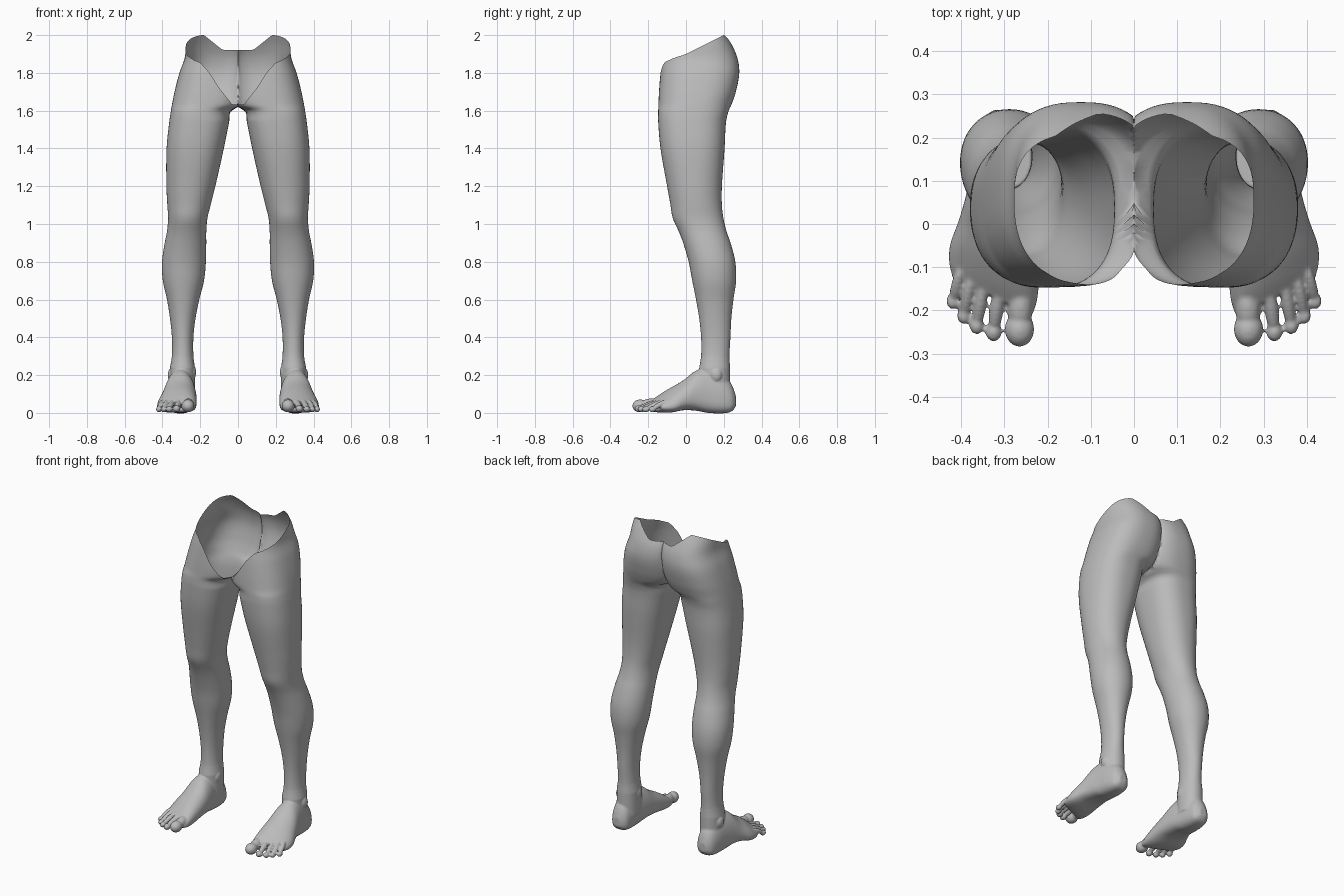
import bpy, bmesh, math
from mathutils import Vector, Matrix

default_cube = bpy.data.objects.get("Cube")
if default_cube:
    bpy.data.objects.remove(default_cube, do_unlink=True)

skin = bpy.data.materials.new("plain_grey")
skin.use_nodes = True
GREY = (0.5, 0.5, 0.5, 1)
skin.diffuse_color = GREY
skin.node_tree.nodes["Principled BSDF"].inputs["Base Color"].default_value = GREY

# Leg sections: height, inner x, outer x, front y, back y
LEG = [
    (.24, .228, .360, .070, .233), (.30, .236, .350, .080, .230),
    (.40, .236, .350, .080, .235), (.50, .225, .360, .070, .240),
    (.60, .205, .376, .053, .251), (.70, .180, .398, .033, .265),
    (.80, .170, .402, .014, .261), (.90, .168, .388, -.015, .236),
    (.96, .168, .376, -.038, .215), (1.03, .162, .370, -.070, .198),
    (1.10, .145, .374, -.082, .190), (1.20, .120, .379, -.100, .190),
    (1.40, .075, .378, -.135, .204), (1.54, .047, .364, -.147, .212),
    (1.60, .036, .355, -.147, .226), (1.63, -.020, .350, -.146, .240),
    (1.70, -.050, .336, -.143, .264), (1.80, -.060, .310, -.135, .282),
    (1.88, -.060, .282, -.125, .272), (1.95, -.050, .276, -.115, .242),
    (2.00, -.040, .270, -.110, .212)]

# Foot sections: y, inner x, outer x, bottom z, top z
FOOT = [
    (.264, .280, .325, .035, .090), (.245, .252, .350, .010, .145),
    (.200, .240, .366, -.002, .200), (.120, .232, .378, .000, .235),
    (.050, .224, .392, .012, .222), (-.020, .219, .408, .014, .170),
    (-.100, .220, .426, .002, .125), (-.150, .225, .428, .002, .092),
    (-.185, .235, .420, .010, .064)]

# Toes: base x, base y, tip x, tip y, radius
TOES = [
    (.262, -.150, .265, -.281, .034), (.312, -.150, .325, -.270, .019),
    (.348, -.140, .364, -.254, .017), (.378, -.130, .394, -.230, .016),
    (.402, -.110, .419, -.196, .016)]


def smoothstep(lo, hi, v):
    t = min(max((v - lo) / (hi - lo), 0), 1)
    return t * t * (3 - 2 * t)


def linear(points, v):
    for (a, fa), (b, fb) in zip(points, points[1:]):
        if v <= b:
            return fa + (fb - fa) * max(v - a, 0) / (b - a)
    return points[-1][1]


def sample(table, key):
    """Smooth interpolation of a section table."""
    key = min(max(key, table[0][0]), table[-1][0])
    i = next(k for k in range(len(table) - 1) if key <= table[k + 1][0])
    p, q = table[i], table[i + 1]
    before, after = table[max(i - 1, 0)], table[min(i + 2, len(table) - 1)]
    h = q[0] - p[0]
    t = (key - p[0]) / h
    out = []
    for c in range(1, len(p)):
        m0 = (q[c] - before[c]) / (q[0] - before[0]) * h
        m1 = (after[c] - p[c]) / (after[0] - p[0]) * h
        blend = t * t * (3 - 2 * t)
        out.append(p[c] + (q[c] - p[c]) * blend
                   + m0 * t * (1 - t) ** 2 - m1 * t * t * (1 - t))
    return out


def rounded(angle, n):
    """Point on a unit superellipse."""
    c, s = math.cos(angle), math.sin(angle)
    return (math.copysign(abs(c) ** (2 / n), c),
            math.copysign(abs(s) ** (2 / n), s))


def leg_point(angle, z):
    x0, x1, y0, y1 = sample(LEG, z)
    u, v = rounded(angle, 2.1 + .4 * smoothstep(1.1, 1.6, z))
    x = (x0 + x1) / 2 + u * (x1 - x0) / 2
    y = (y0 + y1) / 2 + v * (y1 - y0) / 2
    return Vector((max(x, 0), y, z))


def waist_height(x, y):
    """Height of the open rim: low in front, high at the back of the hips."""
    side = linear([(-.12, 1.86), (0, 1.9), (.1, 1.95), (.2, 2)], y)
    front = linear([(.03, 1.632), (.1, 1.72), (.15, 1.8), (.2, 1.855),
                    (.24, 1.87), (.28, 2)], x)
    back = linear([(.08, 1.92), (.18, 2)], x)
    w = smoothstep(-.05, .15, y)
    return min(side, front * (1 - w) + back * w)


def loft(bm, rings, capped=False):
    rows = [[bm.verts.new(p) for p in ring] for ring in rings]
    for low, high in zip(rows, rows[1:]):
        for i in range(len(low)):
            j = (i + 1) % len(low)
            bm.faces.new((low[i], low[j], high[j], high[i]))
    if capped:
        bm.faces.new(rows[0][::-1])
        bm.faces.new(rows[-1])


def finish(bm, name):
    bmesh.ops.recalc_face_normals(bm, faces=bm.faces)
    mesh = bpy.data.meshes.new(name)
    bm.to_mesh(mesh)
    bm.free()
    mesh.materials.append(skin)
    mesh.shade_smooth()
    obj = bpy.data.objects.new(name, mesh)
    bpy.context.collection.objects.link(obj)
    return obj


COLUMNS = 72
angles = [2 * math.pi * i / COLUMNS for i in range(COLUMNS)]

# Legs and open hips, one half mirrored
rims = []
for a in angles:
    z = 1.8
    for _ in range(40):
        p = leg_point(a, z)
        z += .4 * (waist_height(p.x, p.y) - z)
    rims.append(z)
SPLIT, LOW, HIGH = 1.54, 56, 28
rings = [[leg_point(a, .24 + (SPLIT - .24) * k / LOW) for a in angles]
         for k in range(LOW)]
rings += [[leg_point(a, SPLIT + (rim - SPLIT) * k / HIGH)
           for a, rim in zip(angles, rims)] for k in range(HIGH + 1)]
bm = bmesh.new()
loft(bm, rings)
inner = [f for f in bm.faces if all(v.co.x < .0001 for v in f.verts)]
bmesh.ops.delete(bm, geom=inner, context='FACES')
legs = finish(bm, "legs_and_hips")
legs.modifiers.new("mirror", 'MIRROR')

# Foot body
bm = bmesh.new()
rings = []
foot_table = [(-s[0],) + s[1:] for s in FOOT]
STEPS = 40
for k in range(STEPS + 1):
    key = foot_table[0][0] + (foot_table[-1][0] - foot_table[0][0]) * k / STEPS
    x0, x1, z0, z1 = sample(foot_table, key)
    mid = z0 + .36 * (z1 - z0)
    slant = .45 * smoothstep(-.1, .17, key)
    ring = []
    for a in angles:
        u, v = rounded(a, 2 if math.sin(a) > 0 else 2.8)
        x = (x0 + x1) / 2 + u * (x1 - x0) / 2
        z = mid + v * ((z1 - mid) if v > 0 else (mid - z0))
        x -= .25 * max(z - mid, 0) * slant
        ring.append((x, -key + slant * (x - .29), z))
    rings.append(ring)
loft(bm, rings, True)

# Ankle stub, running up inside the leg
loft(bm, [[leg_point(a, max(z, .24)) + Vector((0, 0, min(z - .24, 0)))
           for a in angles] for z in (.09, .15, .2, .24, .27, .3)], True)


def ellipsoid(centre, radii, tilt=Matrix.Identity(4)):
    matrix = Matrix.Translation(centre) @ tilt @ Matrix.Diagonal((*radii, 1))
    bmesh.ops.create_uvsphere(bm, u_segments=24, v_segments=16,
                              radius=1, matrix=matrix)


# Ankle bones
ellipsoid((.236, .14, .215), (.014, .03, .035))
ellipsoid((.354, .16, .2), (.018, .03, .035))

# Toes: a sloping shaft with a rounded pad
for bx, by, tx, ty, r in TOES:
    base = Vector((bx, by, .062 if r < .03 else .055))
    pad = Vector((tx, ty + r * 1.1, r + .003))
    run = pad - base
    ellipsoid((base + pad) / 2, (r * .85, run.length * .62, r * .85),
              run.to_track_quat('Y', 'Z').to_matrix().to_4x4())
    ellipsoid(pad, (r, r * 1.2, r))

# Fuse the foot into one soft surface
feet = finish(bm, "feet")
fuse = feet.modifiers.new("fuse", 'REMESH')
fuse.mode = 'VOXEL'
fuse.voxel_size = .005
fuse.use_smooth_shade = True
soften = feet.modifiers.new("soften", 'SMOOTH')
soften.factor = .5
soften.iterations = 5
feet.modifiers.new("mirror", 'MIRROR')
